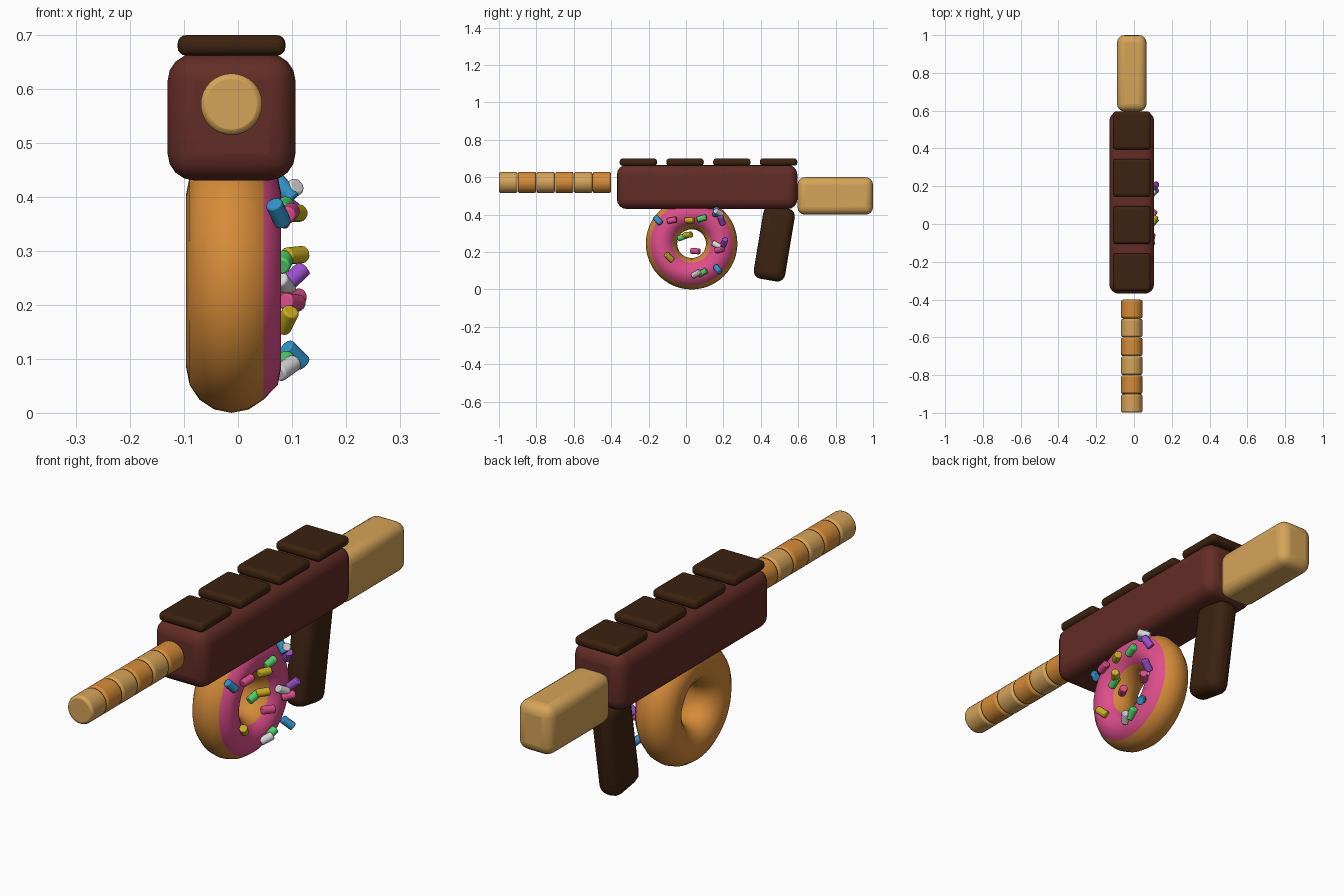
import bpy
import bmesh
from math import radians, sin, cos
from mathutils import Vector, Matrix

if "Cube" in bpy.data.objects:
    bpy.data.objects.remove(bpy.data.objects["Cube"], do_unlink=True)

CX = -0.012  # centre plane of the toy


def material(name, r, g, b):
    m = bpy.data.materials.new(name)
    m.use_nodes = True
    m.diffuse_color = (r, g, b, 1)
    m.node_tree.nodes["Principled BSDF"].inputs["Base Color"].default_value = (r, g, b, 1)
    return m


milk = material("milk chocolate", 0.125, 0.026, 0.019)
dark = material("dark chocolate", 0.046, 0.016, 0.005)
wafer = material("pale wafer", 0.67, 0.37, 0.10)
dough = material("golden dough", 0.67, 0.26, 0.04)
pink = material("pink icing", 0.73, 0.076, 0.26)
blue = material("blue sugar", 0.032, 0.30, 0.61)
purple = material("purple sugar", 0.33, 0.08, 0.61)
green = material("green sugar", 0.08, 0.64, 0.14)
yellow = material("yellow sugar", 0.58, 0.43, 0.013)
white = material("white sugar", 0.68, 0.68, 0.68)


def finish(name, bm, mats, matrix, bevel=0, segments=4):
    """Turn a bmesh into a smooth shaded object, with optional rounded edges."""
    me = bpy.data.meshes.new(name)
    bm.to_mesh(me)
    bm.free()
    ob = bpy.data.objects.new(name, me)
    bpy.context.collection.objects.link(ob)
    ob.matrix_world = matrix
    for m in mats:
        me.materials.append(m)
    if bevel:
        mod = ob.modifiers.new("rounded edges", 'BEVEL')
        mod.width = bevel
        mod.segments = segments
        mod.limit_method = 'ANGLE'
    bpy.ops.object.select_all(action='DESELECT')
    ob.select_set(True)
    bpy.context.view_layer.objects.active = ob
    bpy.ops.object.shade_smooth_by_angle(angle=radians(40))
    return ob


def block(name, mat, centre, size, bevel, tilt=0):
    bm = bmesh.new()
    bmesh.ops.create_cube(bm, size=1)
    bmesh.ops.scale(bm, vec=size, verts=bm.verts)
    matrix = Matrix.Translation(centre) @ Matrix.Rotation(radians(tilt), 4, 'X')
    return finish(name, bm, [mat], matrix, bevel)


def rod(name, mat, centre, axis, radius, length, sides, bevel):
    bm = bmesh.new()
    bmesh.ops.create_cone(bm, cap_ends=True, segments=sides, radius1=radius,
                          radius2=radius, depth=length)
    turn = Vector(axis).to_track_quat('Z', 'Y').to_matrix().to_4x4()
    return finish(name, bm, [mat], Matrix.Translation(centre) @ turn, bevel, 2)


# Body, stock and grip
block("body", milk, (CX, 0.113, 0.548), (0.237, 0.964, 0.235), 0.05)
block("stock", wafer, (CX, 0.798, 0.5), (0.156, 0.404, 0.2), 0.04)
block("grip", dark, (CX, 0.472, 0.245), (0.1, 0.17, 0.395), 0.042, -9.5)

# Chocolate squares along the top
for i in range(4):
    block(f"top_square_{i + 1}", dark, (CX, -0.255 + 0.25 * i, 0.681),
          (0.2, 0.2, 0.038), 0.016)

# Barrel of alternating biscuit rings
for i in range(6):
    rod(f"barrel_ring_{i + 1}", (wafer, dough)[i % 2], (CX, -0.95 + 0.1 * i, 0.572),
        (0, 1, 0), 0.057, 0.098, 32, 0.01)

# Doughnut: a ring section spun about the x axis, iced on the left side
DY, DZ, MAJOR, MINOR, SECTION = 0.03, 0.245, 0.161, 0.084, 16
bm = bmesh.new()
ring = []
for k in range(SECTION):
    a = radians(360 * k / SECTION)
    bulge = 0.008 if sin(a) > 0.8 else 0
    ring.append(bm.verts.new((MINOR * sin(a) + bulge, 0, MAJOR + MINOR * cos(a))))
edges = [bm.edges.new((ring[k], ring[(k + 1) % SECTION])) for k in range(SECTION)]
bmesh.ops.spin(bm, geom=ring + edges, cent=(0, 0, 0), axis=(1, 0, 0),
               angle=radians(360), steps=48, use_merge=True)
bmesh.ops.remove_doubles(bm, verts=bm.verts, dist=0.0005)
bmesh.ops.recalc_face_normals(bm, faces=bm.faces)
for f in bm.faces:
    f.material_index = int(f.calc_center_median().x > MINOR * 0.71)
finish("doughnut", bm, [dough, pink], Matrix.Translation((CX, DY, DZ)))

# Sprinkles: colour, position, angle up from +y, lean outwards
sprinkles = [
    (blue, 0.075, -0.15, 0.37, -50, 20),
    (pink, 0.095, -0.075, 0.37, 10, 10),
    (yellow, 0.105, 0.02, 0.37, 0, 25),
    (green, 0.085, 0.085, 0.38, 15, 10),
    (blue, 0.085, 0.16, 0.415, 80, -40),
    (white, 0.095, 0.175, 0.41, 150, 35),
    (purple, 0.09, 0.19, 0.37, 110, 30),
    (yellow, 0.105, 0.01, 0.292, 5, 40),
    (green, 0.085, -0.02, 0.28, 20, 10),
    (pink, 0.1, 0.05, 0.205, -5, 30),
    (yellow, 0.09, -0.09, 0.172, -45, -20),
    (white, 0.085, 0.165, 0.237, -30, 20),
    (purple, 0.105, 0.205, 0.252, 70, 45),
    (pink, 0.1, 0.18, 0.212, 10, 40),
    (white, 0.09, 0.055, 0.083, 30, 35),
    (green, 0.085, 0.088, 0.09, 30, 15),
    (blue, 0.105, 0.17, 0.107, 125, -40),
]
for i, (mat, x, y, z, angle, lean) in enumerate(sprinkles):
    a, b = radians(angle), radians(lean)
    axis = (sin(b), cos(a) * cos(b), sin(a) * cos(b))
    rod(f"sprinkle_{i + 1}", mat, (x, y, z), axis, 0.016, 0.052, 14, 0.004)
